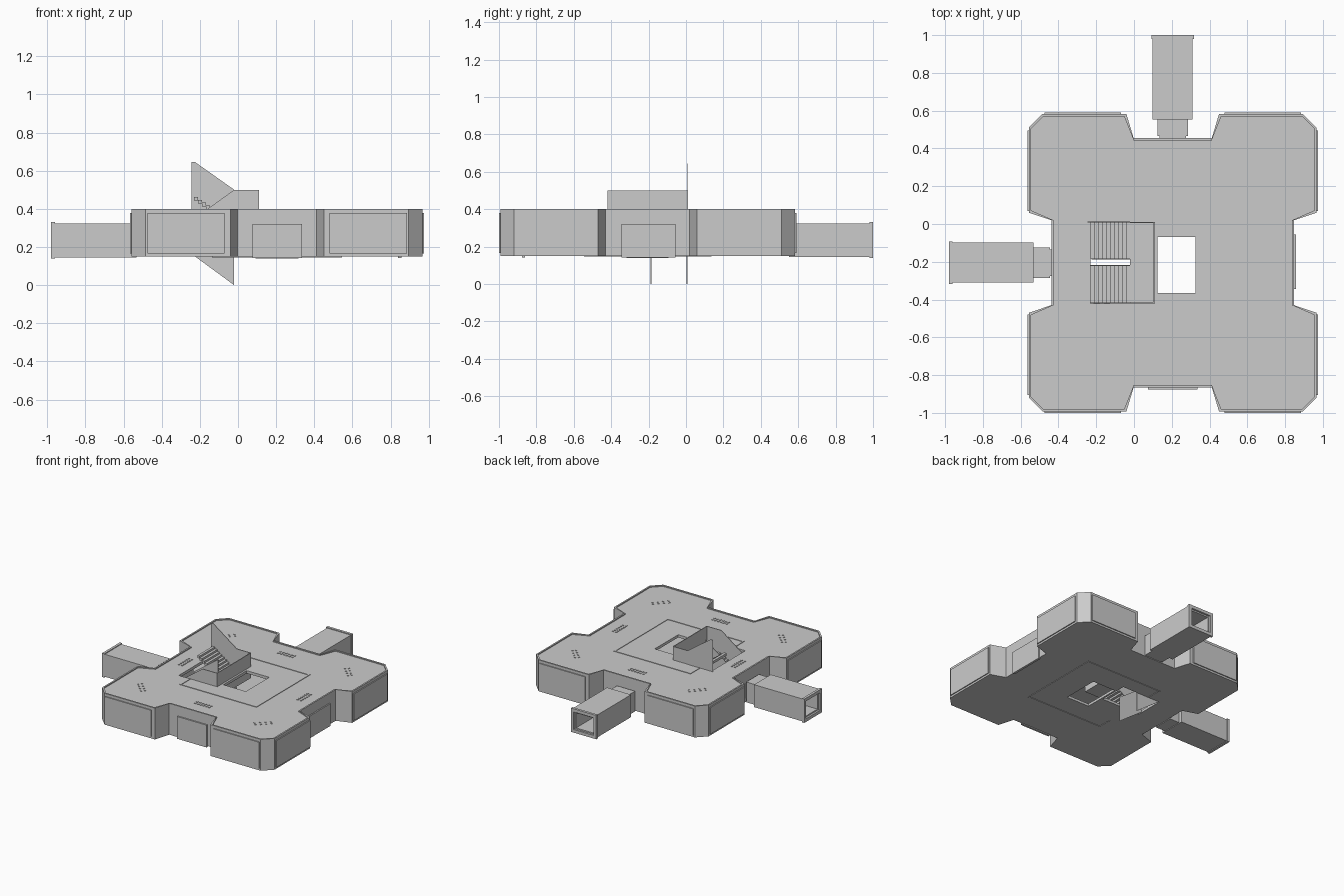
import bpy, bmesh, math
from mathutils import Vector, Matrix

if "Cube" in bpy.data.objects:
    bpy.data.objects.remove(bpy.data.objects["Cube"])

CX, CY = 0.205, -0.205      # centre of the main module


def finish(name, bm):
    bmesh.ops.recalc_face_normals(bm, faces=bm.faces)
    me = bpy.data.meshes.new(name)
    bm.to_mesh(me)
    bm.free()
    ob = bpy.data.objects.new(name, me)
    bpy.context.collection.objects.link(ob)
    return ob


def add_box(bm, lo, hi, angle=0.0):
    lo, hi = Vector(lo), Vector(hi)
    m = (Matrix.Translation((lo + hi) / 2) @ Matrix.Rotation(angle, 4, 'Z')
         @ Matrix.Diagonal((*(hi - lo), 1)))
    bmesh.ops.create_cube(bm, size=1, matrix=m)


def boxes(name, items):
    bm = bmesh.new()
    for lo, hi in items:
        add_box(bm, lo, hi)
    return finish(name, bm)


def prism(name, pts, vec):
    bm = bmesh.new()
    f = bm.faces.new([bm.verts.new(p) for p in pts])
    r = bmesh.ops.extrude_face_region(bm, geom=[f])
    bmesh.ops.translate(bm, vec=vec, verts=[v for v in r['geom'] if isinstance(v, bmesh.types.BMVert)])
    return finish(name, bm)


def outline(inset, z):
    # one quarter of the plan, mirrored to a closed loop
    i = inset
    q = [(0.207, 0.66 - i), (0.245 + i, 0.787 - i), (0.69 - i * .5, 0.787 - i),
         (0.762 - i, 0.715 - i * .5), (0.762 - i, 0.265 + i), (0.643 - i, 0.225)]
    loop = (q + [(x, -y) for x, y in reversed(q)] + [(-x, -y) for x, y in q]
            + [(-x, y) for x, y in reversed(q)])
    return [(CX + x, CY + y, z) for x, y in loop]


def cut(ob, cutter):
    m = ob.modifiers.new('cut', 'BOOLEAN')
    m.operation, m.solver, m.object = 'DIFFERENCE', 'EXACT', cutter
    bpy.context.view_layer.objects.active = ob
    bpy.ops.object.modifier_apply(modifier=m.name)
    bpy.data.objects.remove(cutter)


# main hollow module with raised roof rim
hull = prism('module_hull', outline(0, 0.15), (0, 0, 0.25))
cut(hull, prism('rim_cutter', outline(0.012, 0.392), (0, 0, 0.1)))
cut(hull, prism('room_cutter', outline(0.03, 0.17), (0, 0, 0.2)))
for lo, hi in [((-0.23, -0.42, 0.3), (0.11, 0.01, 0.5)),        # stairwell in roof
               ((-0.23, -0.22, 0.1), (0.11, 0.01, 0.25)),       # stairwell in floor
               ((0.125, -0.365, 0.1), (0.325, -0.07, 0.5)),     # light well
               ((0.13, 0.4, 0.175), (0.27, 0.5, 0.3)),          # back doorway
               ((-0.5, -0.27, 0.175), (-0.4, -0.13, 0.3))]:     # left doorway
    cut(hull, boxes('opening_cutter', [(lo, hi)]))

# flat panels on the outer walls of each corner block
bm = bmesh.new()
for sx in (-1, 1):
    for sy in (-1, 1):
        a = sorted((CX + sx * 0.275, CX + sx * 0.68))
        b = sorted((CY + sy * 0.775, CY + sy * 0.795))
        add_box(bm, (a[0], b[0], 0.165), (a[1], b[1], 0.378))
        a = sorted((CX + sx * 0.75, CX + sx * 0.77))
        b = sorted((CY + sy * 0.275, CY + sy * 0.70))
        add_box(bm, (a[0], b[0], 0.165), (a[1], b[1], 0.378))
finish('wall_panels', bm)

# closed doors on the front and right
boxes('front_door', [((0.075, -0.876, 0.142), (0.335, -0.86, 0.32))])
boxes('right_door', [((0.84, -0.345, 0.142), (0.858, -0.055, 0.32))])


def tube(bm, rot, r0, r1, w, z0, z1, t):
    # square tube pointing outward along a local +y axis
    start = set(bm.verts)
    add_box(bm, (-w, r0, z0), (w, r1, z0 + t))
    add_box(bm, (-w, r0, z1 - t), (w, r1, z1))
    add_box(bm, (-w, r0, z0 + t), (-w + t, r1, z1 - t))
    add_box(bm, (w - t, r0, z0 + t), (w, r1, z1 - t))
    new = [v for v in bm.verts if v not in start]
    bmesh.ops.transform(bm, verts=new, matrix=Matrix.Translation((CX, CY, 0)) @ Matrix.Rotation(rot, 4, 'Z'))


# corridors at the back and left
for name, rot, off in (('back_corridor', 0, 0), ('left_corridor', math.pi / 2, -0.02)):
    bm = bmesh.new()
    tube(bm, rot, 0.64, 0.675 + off, 0.07, 0.155, 0.305, 0.012)
    tube(bm, rot, 0.67 + off, 0.77 + off, 0.08, 0.15, 0.312, 0.018)
    tube(bm, rot, 0.757 + off, 1.19 + off, 0.106, 0.145, 0.324, 0.03)
    tube(bm, rot, 1.185 + off, 1.205 + off, 0.112, 0.14, 0.33, 0.025)
    finish(name, bm)

# raised frame around the centre, on roof and underside
H, T = 0.34, 0.012
for name, z0, z1 in (('roof_frame', 0.385, 0.396), ('underside_frame', 0.146, 0.155)):
    x0, x1, y0, y1 = CX - H, CX + H, CY - H, CY + H
    boxes(name, [((x0, y0, z0), (x1, y0 + T, z1)), ((x0, y1 - T, z0), (x1, y1, z1)),
                 ((x1 - T, y0, z0), (x1, y1, z1)),
                 ((x0, y0, z0), (x0 + T, -0.425, z1)), ((x0, 0.015, z0), (x0 + T, y1, z1))])

# rows of small studs on arms and corners of the roof
bm = bmesh.new()
for k in range(4):
    for turn, r, step, n in ((0, 0.525, 0.025, 6), (math.pi / 4, 0.76, 0.04, 4)):
        ang = k * math.pi / 2 + turn
        rad = Vector((math.cos(ang), math.sin(ang)))
        tan = Vector((-rad.y, rad.x))
        for i in range(n):
            for j in (-1, 1):
                p = Vector((CX, CY)) + rad * (r + j * 0.014) + tan * (i - (n - 1) / 2) * step
                add_box(bm, (p.x - .006, p.y - .006, .388), (p.x + .006, p.y + .006, .396), ang)
finish('roof_studs', bm)

# two flights of stairs joined by a landing
N, X0, X1 = 10, -0.23, -0.02
D = (X1 - X0) / N


def flight(name, y0, y1, z_left, z_right):
    items = []
    for i in range(N):
        z = z_left + (z_right - z_left) * (i + 0.5) / N
        items.append(((X0 + i * D, y0, z - 0.02), (X0 + (i + 1) * D, y1, z)))
    boxes(name, items)


flight('lower_flight', -0.42, -0.22, 0.17, 0.32)
flight('upper_flight', -0.185, 0.01, 0.47, 0.32)
boxes('landing', [((X1, -0.42, 0.30), (0.11, 0.01, 0.32)),
                  ((0.104, -0.42, 0.30), (0.11, 0.01, 0.50)),
                  ((X1, -0.42, 0.30), (0.11, -0.414, 0.50)),
                  ((X1, 0.004, 0.30), (0.11, 0.01, 0.50))])


# thin side walls of the stairs
def sheet(name, y, pts):
    prism(name, [(x, y, z) for x, z in pts], (0, 0.004, 0))


for i, y in enumerate((-0.42, -0.222)):
    sheet(f'lower_flight_wall_{i}', y, [(-0.235, 0.16), (-0.02, 0.30), (-0.02, 0.50), (-0.235, 0.345)])
sheet('upper_flight_wall', 0.008, [(-0.245, 0.38), (-0.02, 0.30), (-0.02, 0.50), (-0.225, 0.645), (-0.245, 0.645)])
for i, y in enumerate((-0.189, 0.004)):
    sheet(f'descending_wall_{i}', y, [(-0.225, 0.15), (-0.02, 0.0), (-0.02, 0.20), (-0.225, 0.345)])
